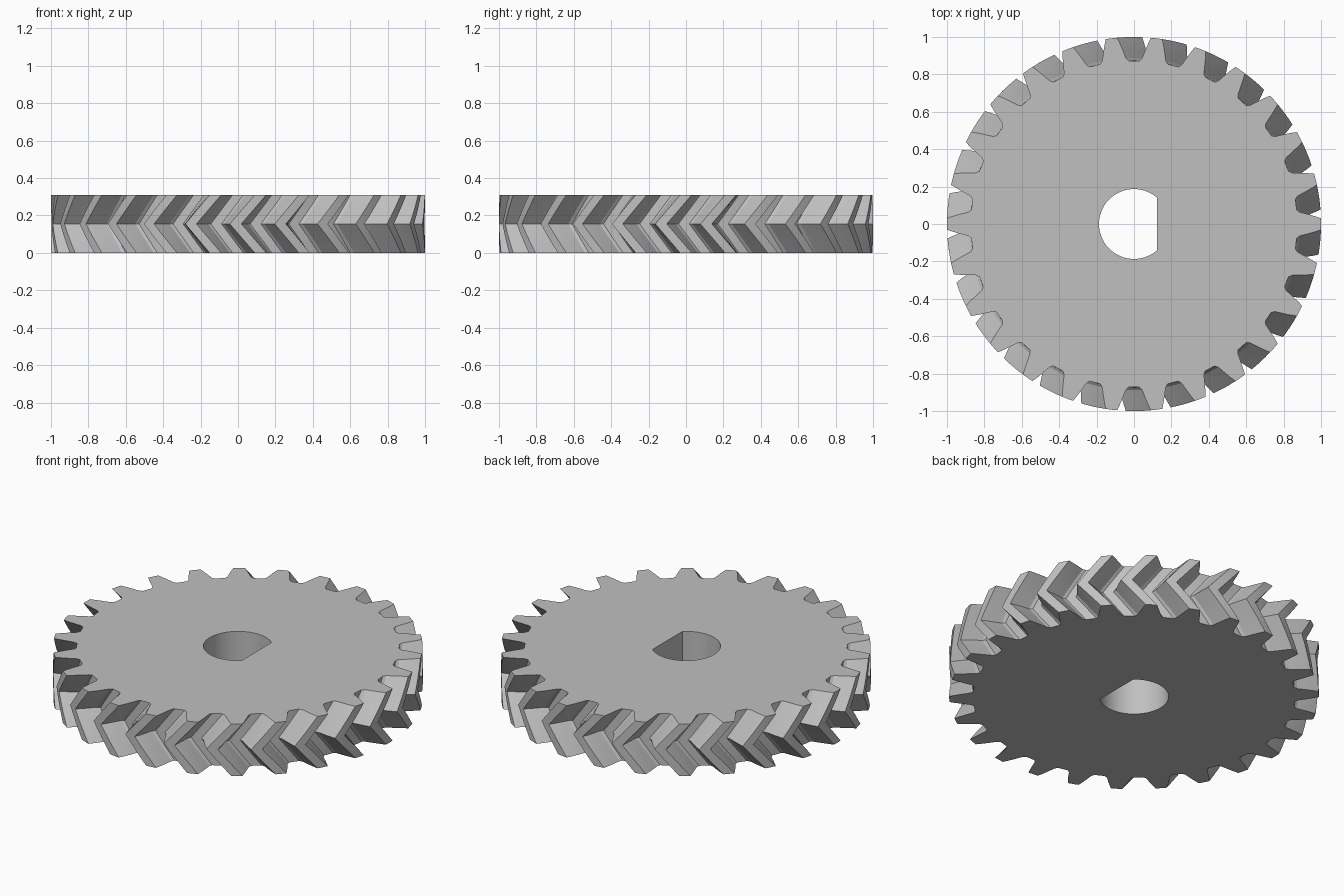
import bpy, bmesh, math

cube = bpy.data.objects.get("Cube")
if cube:
    bpy.data.objects.remove(cube, do_unlink=True)

TEETH = 26
PITCH = math.tau / TEETH
HEIGHT = 0.31
TWIST = -0.134          # rotation of the middle plane against the end faces
SLICES = 4              # slices in each half of the herringbone
BORE, FLAT_X = 0.187, 0.123

# Half of one tooth gap: (angle from the gap centre, radius)
GAP = [(0.033, 0.873), (0.049, 0.888), (0.066, 0.935), (0.078, 0.968), (0.09, 1.0)]


def gear_outline():
    """Polar points of the whole toothed rim, one gap and one tip per tooth."""
    one = [(-a, r) for a, r in reversed(GAP)] + GAP + [(PITCH / 2, 1.0)]
    return [(math.pi / 2 + i * PITCH + a, r) for i in range(TEETH) for a, r in one]


def bore_outline():
    """D-shaped bore: an arc closed by a straight flat."""
    start = math.acos(FLAT_X / BORE)
    steps = 48
    return [(start + (math.tau - 2 * start) * i / steps, BORE) for i in range(steps + 1)]


def add_ring(bm, outline, z, turn=0.0):
    return [bm.verts.new((r * math.cos(a + turn), r * math.sin(a + turn), z))
            for a, r in outline]


def bridge(bm, lower, upper):
    n = len(lower)
    for i in range(n):
        j = (i + 1) % n
        bm.faces.new((lower[i], lower[j], upper[j], upper[i]))


def ring_edges(bm, ring):
    return [bm.edges.get((v, ring[i - 1])) for i, v in enumerate(ring)]


bm = bmesh.new()

# Toothed rim, twisting to the middle plane and back again
rim = []
for k in range(2 * SLICES + 1):
    t = k / SLICES
    rim.append(add_ring(bm, gear_outline(), HEIGHT * t / 2, TWIST * (1 - abs(1 - t))))
for lower, upper in zip(rim, rim[1:]):
    bridge(bm, lower, upper)

# Shaft bore
bore = [add_ring(bm, bore_outline(), z) for z in (0, HEIGHT)]
bridge(bm, *bore)

# Flat end faces around the bore
for outer, inner in ((rim[0], bore[0]), (rim[-1], bore[1])):
    bmesh.ops.triangle_fill(bm, use_beauty=True,
                            edges=ring_edges(bm, outer) + ring_edges(bm, inner))
bmesh.ops.recalc_face_normals(bm, faces=bm.faces)

mesh = bpy.data.meshes.new("herringbone_gear")
bm.to_mesh(mesh)
bm.free()
gear = bpy.data.objects.new("herringbone_gear", mesh)
bpy.context.collection.objects.link(gear)

# Plain grey
grey = bpy.data.materials.new("plain_grey")
grey.use_nodes = True
color = (0.53, 0.53, 0.53, 1.0)
grey.diffuse_color = color
grey.node_tree.nodes["Principled BSDF"].inputs["Base Color"].default_value = color
mesh.materials.append(grey)

bpy.context.view_layer.objects.active = gear
gear.select_set(True)
bpy.ops.object.shade_smooth_by_angle(angle=math.radians(20))
